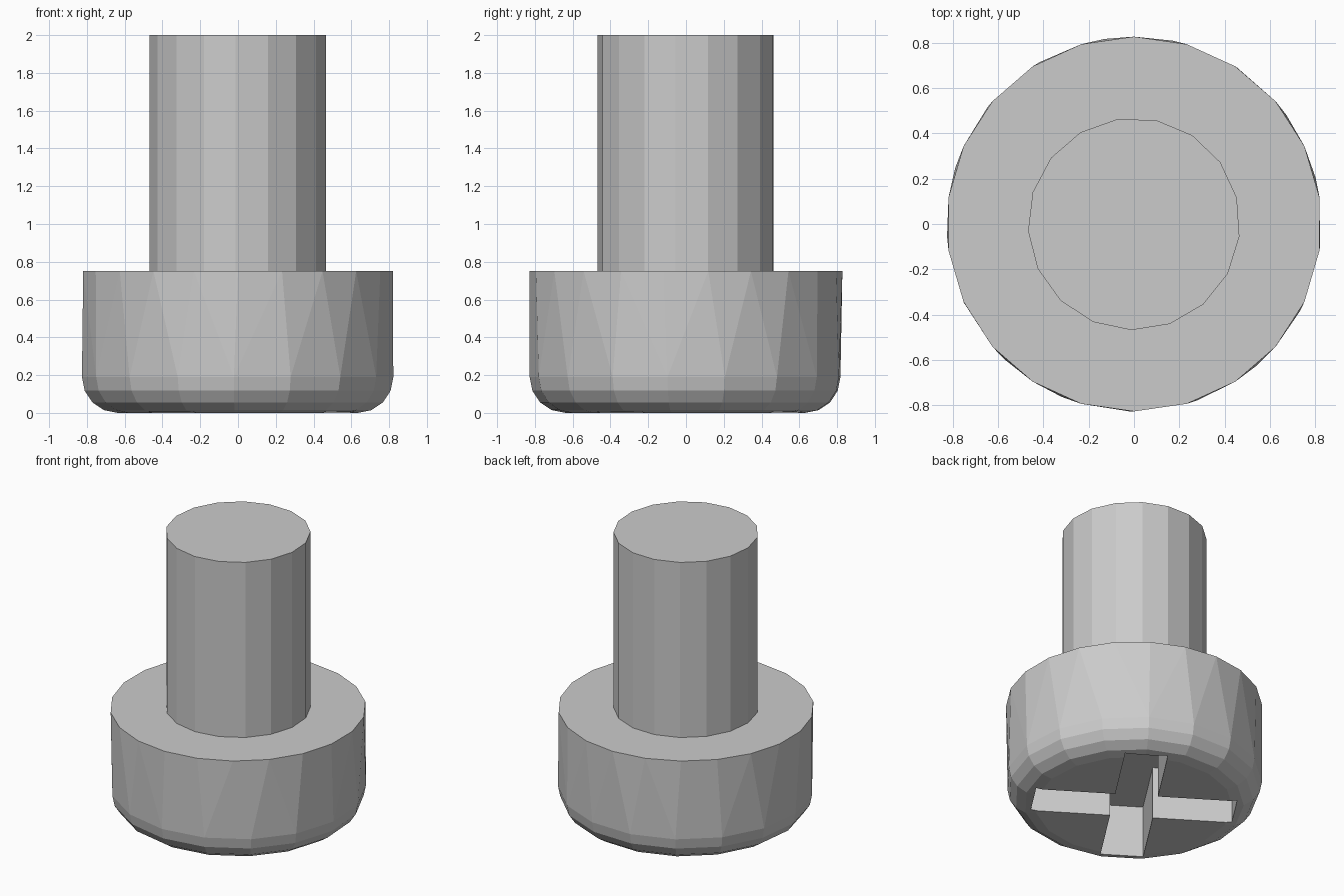
import bpy, bmesh
from math import sin, cos, pi, radians

if "Cube" in bpy.data.objects:
    bpy.data.objects.remove(bpy.data.objects["Cube"])

PHASE = radians(-91.5)   # rotation of the 17-sided rings
R, FILLET, HEAD_TOP = 0.828, 0.19, 0.75


def ring(bm, r, z, n, phase):
    return [bm.verts.new((r * cos(phase + 2 * pi * i / n),
                          r * sin(phase + 2 * pi * i / n), z)) for i in range(n)]


def hull_object(name, rings):
    """Convex solid through stacked rings of (radius, z, sides, phase)."""
    bm = bmesh.new()
    for spec in rings:
        ring(bm, *spec)
    bmesh.ops.convex_hull(bm, input=bm.verts)
    bmesh.ops.dissolve_limit(bm, angle_limit=radians(0.2),
                             verts=bm.verts, edges=bm.edges)
    bmesh.ops.recalc_face_normals(bm, faces=bm.faces)
    me = bpy.data.meshes.new(name)
    bm.to_mesh(me)
    bm.free()
    ob = bpy.data.objects.new(name, me)
    bpy.context.collection.objects.link(ob)
    return ob


# Head: rounded lower edge in 17 sides, flat upper rim in 22 sides
rings = [(R, HEAD_TOP, 22, pi / 2)]
for k in range(5):
    a = k * pi / 8
    rings.append((R - FILLET + FILLET * cos(a), FILLET - FILLET * sin(a), 17, PHASE))
head = hull_object("screw_head", rings)

# Shaft
hull_object("screw_shaft", [(0.469, HEAD_TOP - 0.02, 17, PHASE), (0.469, 2.0, 17, PHASE)])

# Cross-shaped drive recess in the underside
WIDTH, LENGTH, DEPTH = 0.278, 1.31, 0.375
for i in range(2):
    bpy.ops.mesh.primitive_cube_add(size=1, location=(0, 0, 0),
                                    rotation=(0, 0, radians(57 + 90 * i)))
    cutter = bpy.context.object
    cutter.name = f"slot_cutter_{i + 1}"
    cutter.scale = (LENGTH, WIDTH, 2 * DEPTH)
    cutter.hide_render = True
    cutter.hide_set(True)
    mod = head.modifiers.new(f"slot_{i + 1}", 'BOOLEAN')
    mod.operation = 'DIFFERENCE'
    mod.solver = 'EXACT'
    mod.object = cutter
